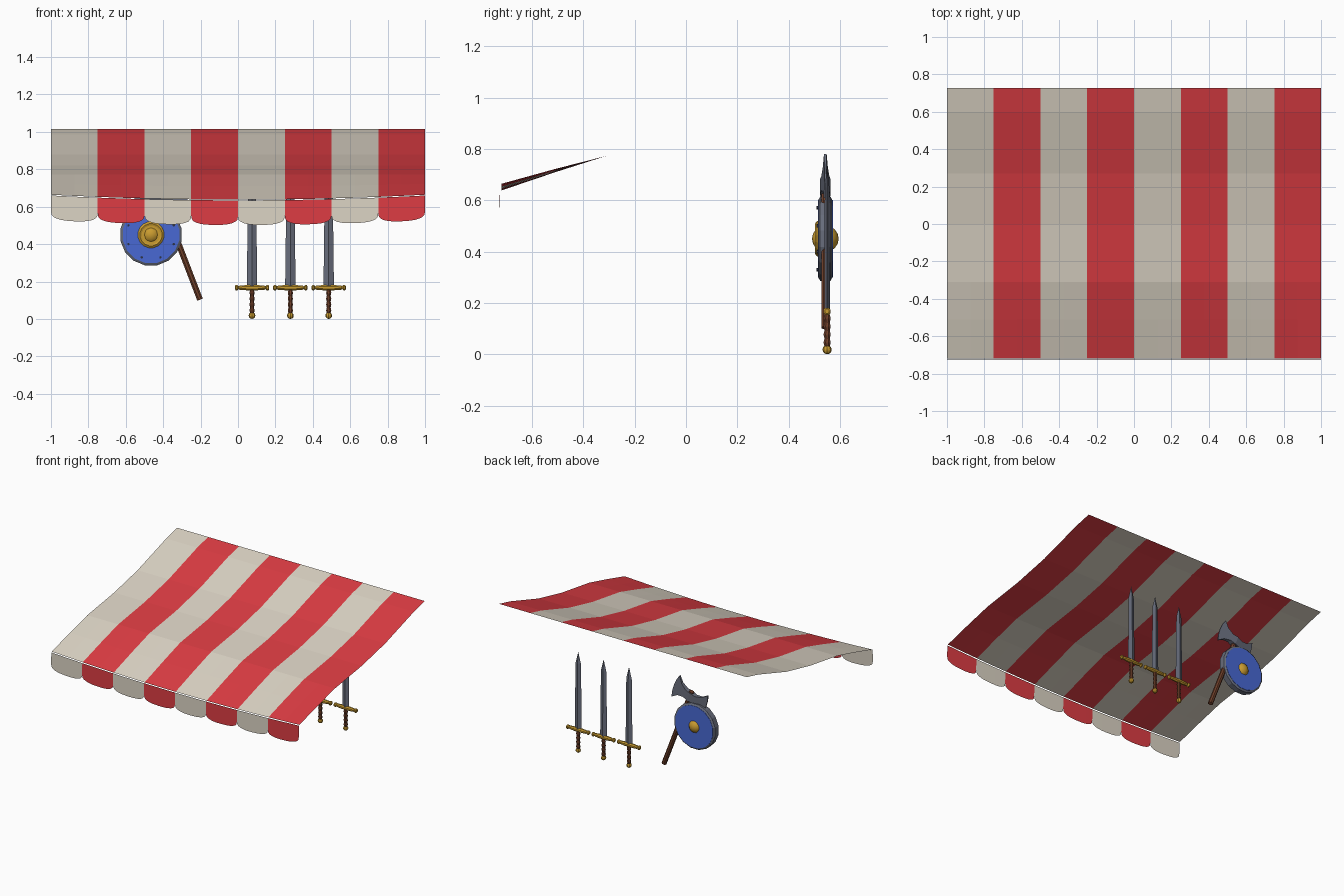
import bpy, bmesh, math
from mathutils import Matrix, Vector

if "Cube" in bpy.data.objects:
    bpy.data.objects.remove(bpy.data.objects["Cube"])


def material(name, rgb):
    m = bpy.data.materials.new(name)
    lin = [((c / 255 + 0.055) / 1.055) ** 2.4 for c in rgb]
    m.diffuse_color = (*lin, 1)
    m.use_nodes = True
    m.node_tree.nodes["Principled BSDF"].inputs["Base Color"].default_value = m.diffuse_color
    return m


RED = material("red cloth", (220, 60, 67))
CREAM = material("cream cloth", (219, 211, 196))
BLUE = material("blue paint", (72, 105, 212))
STEEL = material("steel", (104, 109, 124))
DARK = material("dark rivet", (45, 50, 70))
GOLD = material("gold", (202, 156, 48))
WOOD = material("brown wood", (112, 64, 42))


def finish(name, bm, mats, smooth=None):
    bmesh.ops.recalc_face_normals(bm, faces=bm.faces)
    mesh = bpy.data.meshes.new(name)
    bm.to_mesh(mesh)
    bm.free()
    for m in mats:
        mesh.materials.append(m)
    ob = bpy.data.objects.new(name, mesh)
    bpy.context.collection.objects.link(ob)
    if smooth:
        bpy.ops.object.select_all(action='DESELECT')
        ob.select_set(True)
        bpy.context.view_layer.objects.active = ob
        bpy.ops.object.shade_smooth_by_angle(angle=math.radians(smooth))
    return ob


def lathe(name, profile, mat, origin, axis=(0, 0, 1), sides=8, smooth=None):
    """Spin (radius, height) pairs around an axis through origin."""
    bm = bmesh.new()
    rot = Vector((0, 0, 1)).rotation_difference(Vector(axis)).to_matrix().to_4x4()
    mtx = Matrix.Translation(origin) @ rot
    rings = []
    for r, h in profile:
        ring = []
        for i in range(sides):
            a = math.tau * (i + 0.5) / sides
            ring.append(bm.verts.new(mtx @ Vector((r * math.cos(a), r * math.sin(a), h))))
        rings.append(ring)
    for a, b in zip(rings, rings[1:]):
        for i in range(sides):
            j = (i + 1) % sides
            bm.faces.new((a[i], a[j], b[j], b[i]))
    bm.faces.new(rings[0])
    bm.faces.new(rings[-1])
    return finish(name, bm, [mat], smooth)


def ball(name, r, mat, loc, sides=10, rings=6):
    bm = bmesh.new()
    bmesh.ops.create_uvsphere(bm, u_segments=sides, v_segments=rings, radius=r,
                              matrix=Matrix.Translation(loc))
    return finish(name, bm, [mat], 30)


# Awning cloth: sloping sheet that sags along its front edge
def sag(x):
    return 0.026 * (1 - x * x)


SLOPE = [(-0.72, 0.664), (-0.51, 0.722), (-0.31, 0.773), (0, 0.82),
         (0.27, 0.88), (0.6, 0.985), (0.727, 1.015)]
STRIPES, CUTS = 8, 2
bm = bmesh.new()
cols = STRIPES * CUTS
grid = []
for y, z in SLOPE:
    droop = max(0, (-0.31 - y) / 0.41)
    xs = [-1 + 2 * i / cols for i in range(cols + 1)]
    grid.append([bm.verts.new((x, y, z - droop * sag(x))) for x in xs])
for a, b in zip(grid, grid[1:]):
    for i in range(cols):
        f = bm.faces.new((a[i], a[i + 1], b[i + 1], b[i]))
        f.material_index = (i // CUTS) % 2
awning = finish("awning_cloth", bm, [CREAM, RED])

# Scalloped flaps hanging from the front edge
for s in range(STRIPES):
    cx = -0.875 + 0.25 * s
    bm = bmesh.new()
    top, low = [], []
    for i in range(13):
        t = math.pi * i / 12
        x = cx - 0.125 * math.copysign(abs(math.cos(t)) ** 0.8, math.cos(t))
        edge = 0.66 - sag(x)
        top.append(bm.verts.new((x, -0.725, edge)))
        low.append(bm.verts.new((x, -0.727, edge - 0.085 - 0.047 * math.sin(t) ** 0.7)))
    for i in range(12):
        bm.faces.new((top[i], low[i], low[i + 1], top[i + 1]))
    finish(f"flap_{s + 1}", bm, [RED if s % 2 else CREAM])

# Swords
SY = 0.55
for n, x in enumerate((0.075, 0.28, 0.485), 1):
    # Blade with a diamond section and a pointed tip
    bm = bmesh.new()
    rows = []
    for z, w, d in ((0.165, 0.028, 0.011), (0.65, 0.022, 0.009)):
        rows.append([bm.verts.new((x + dx, SY + dy, z))
                     for dx, dy in ((-w, 0), (0, -d), (w, 0), (0, d))])
    tip = bm.verts.new((x, SY, 0.735))
    for i in range(4):
        j = (i + 1) % 4
        bm.faces.new((rows[0][i], rows[0][j], rows[1][j], rows[1][i]))
        bm.faces.new((rows[1][i], rows[1][j], tip))
    bm.faces.new(rows[0])
    finish(f"sword_blade_{n}", bm, [STEEL])
    # Cross guard with end knobs
    half = [(0.009, 0.092), (0.015, 0.087), (0.015, 0.078), (0.008, 0.072), (0.012, 0.066), (0.015, 0.03)]
    guard = [(r, -h) for r, h in half] + [(r, h) for r, h in reversed(half)]
    lathe(f"sword_guard_{n}", guard, GOLD, (x, SY, 0.167), (1, 0, 0))
    # Ribbed grip and round pommel
    grip = [(0.015 if i % 2 else 0.011, 0.03 + 0.0156 * i) for i in range(9)]
    lathe(f"sword_grip_{n}", grip, WOOD, (x, SY, 0))
    ball(f"sword_pommel_{n}", 0.018, GOLD, (x, SY, 0.018), 8, 6)

# Shield: steel rim, blue faces on both sides, gold boss and ring
SC = Vector((-0.465, 0.543, 0.45))
lathe("shield_rim", [(0.155, -0.027), (0.167, -0.02), (0.167, 0.02), (0.155, 0.027)],
      STEEL, SC, (0, 1, 0), 16)
lathe("shield_board", [(0.154, -0.029), (0.154, 0.029)], BLUE, SC, (0, 1, 0), 16)
lathe("shield_ring", [(0.071, -0.026), (0.071, -0.032), (0.06, -0.04), (0.05, -0.036)],
      GOLD, SC, (0, 1, 0), 16)
ball("shield_boss", 0.052, GOLD, SC, 12, 8)
for i in range(8):
    a = math.tau * (i + 0.5) / 8
    p = SC + Vector((0.131 * math.cos(a), -0.031, 0.131 * math.sin(a)))
    lathe(f"shield_rivet_{i + 1}", [(0.007, -0.003), (0.007, 0.003)], DARK, p, (0, 1, 0), 6)

# Axe, tilted behind the shield: handle and mirrored double head
UP = Vector((-0.358, 0, 0.934))
SIDE = Vector((0.934, 0, 0.358))
FOOT = Vector((-0.203, 0.543, 0.103))
lathe("axe_handle", [(0.017, 0), (0.017, 0.625)], WOOD, FOOT, UP, 8)
HEAD = FOOT + UP * 0.587
OUTLINE = [(0, 0.032), (0.04, 0.03), (0.085, 0.05), (0.122, 0.092), (0.134, 0.045), (0.137, 0)]
for name, sgn in (("axe_blade_right", 1), ("axe_blade_left", -1)):
    bm = bmesh.new()
    shape = OUTLINE + [(p, -u) for p, u in reversed(OUTLINE[:-1])]
    sheets = []
    for side in (-1, 1):
        vs = []
        for p, u in shape:
            thick = 0.021 - 0.13 * p
            vs.append(bm.verts.new(HEAD + SIDE * p * sgn + UP * u
                                   + Vector((0, side * max(thick, 0.003), 0))))
        sheets.append(vs)
        k = len(vs)
        for i in range(k // 2):
            quad = [vs[i], vs[i + 1], vs[k - 2 - i], vs[k - 1 - i]]
            bm.faces.new(list(dict.fromkeys(quad)))
    a, b = sheets
    for i in range(len(a)):
        j = (i + 1) % len(a)
        bm.faces.new((a[i], a[j], b[j], b[i]))
    finish(name, bm, [STEEL])
